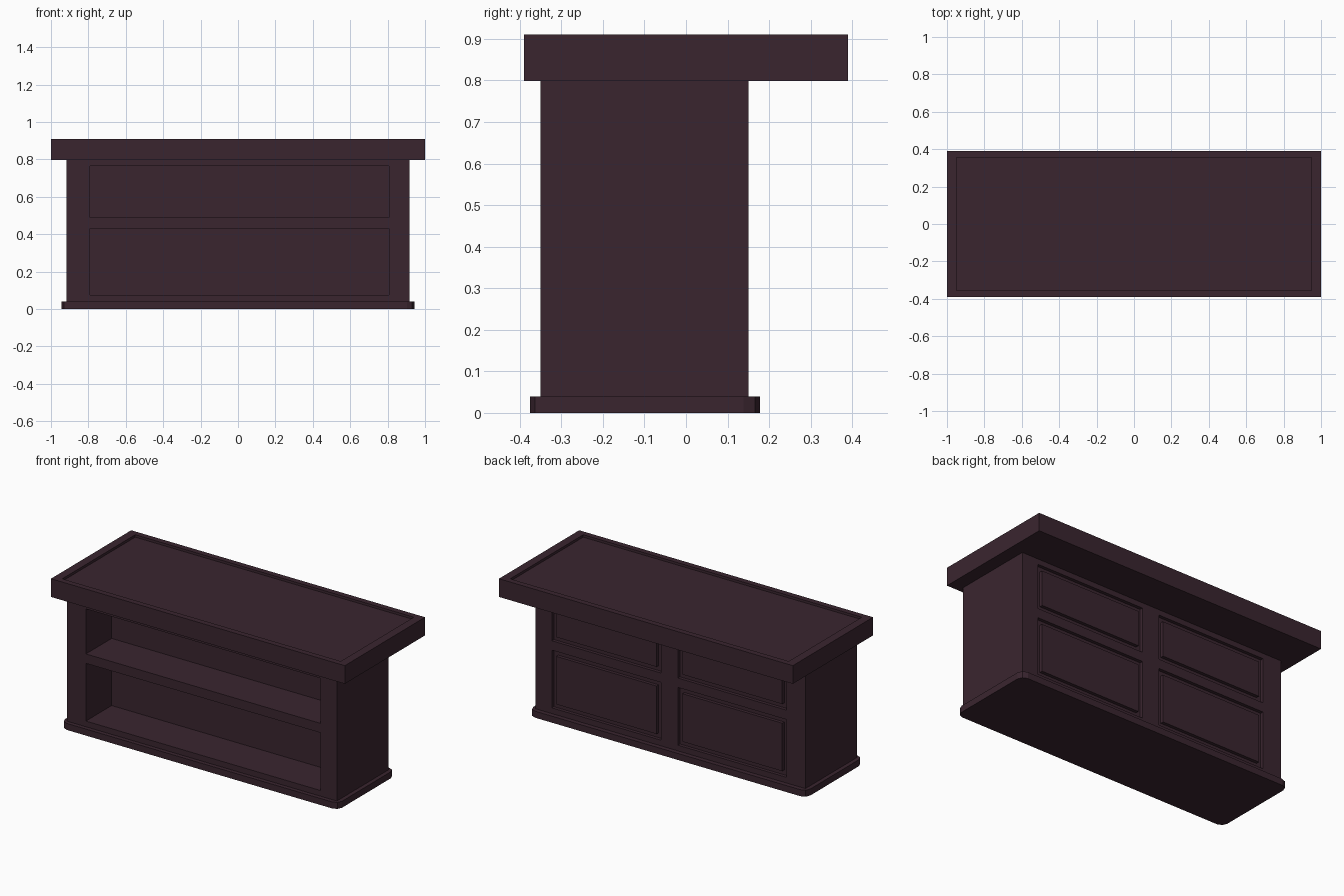
import bpy, bmesh

if "Cube" in bpy.data.objects:
    bpy.data.objects.remove(bpy.data.objects["Cube"])

# One dark stained wood colour
wood = bpy.data.materials.new("dark_plum_wood")
wood.diffuse_color = (0.042, 0.0185, 0.0285, 1.0)
wood.use_nodes = True
wood.node_tree.nodes["Principled BSDF"].inputs["Base Color"].default_value = wood.diffuse_color


def box(name, x, y, z):
    """Axis-aligned box from (min, max) ranges."""
    bm = bmesh.new()
    bmesh.ops.create_cube(bm, size=1.0)
    for v in bm.verts:
        v.co = [r[0] if c < 0 else r[1] for c, r in zip(v.co, (x, y, z))]
    me = bpy.data.meshes.new(name)
    bm.to_mesh(me)
    bm.free()
    me.materials.append(wood)
    ob = bpy.data.objects.new(name, me)
    bpy.context.collection.objects.link(ob)
    return ob


def cut(target, x, y, z):
    """Subtract a box from the target and discard the cutter."""
    cutter = box("cutter", x, y, z)
    cutter.hide_render = True
    mod = target.modifiers.new("cut", 'BOOLEAN')
    mod.operation = 'DIFFERENCE'
    mod.solver = 'EXACT'
    mod.object = cutter
    bpy.context.view_layer.objects.active = target
    bpy.ops.object.modifier_apply(modifier=mod.name)
    bpy.data.objects.remove(cutter, do_unlink=True)


rows = [(0.075, 0.43), (0.488, 0.765)]
columns = [(-0.79, -0.05), (0.065, 0.808)]
FRONT, BACK = -0.35, 0.15

# Plinth with rounded vertical corners
plinth = box("plinth", (-0.943, 0.943), (-0.375, 0.178), (0.0, 0.04))
bm = bmesh.new()
bm.from_mesh(plinth.data)
upright = [e for e in bm.edges if abs(e.verts[0].co.z - e.verts[1].co.z) > 0.01]
bmesh.ops.bevel(bm, geom=upright, offset=0.04, segments=2, profile=0.5, affect='EDGES')
bm.to_mesh(plinth.data)
bm.free()

# Cabinet body with two open shelves in front and panel recesses behind
body = box("cabinet_body", (-0.918, 0.918), (FRONT, BACK), (0.04, 0.80))
for z in rows:
    cut(body, (-0.79, 0.808), (FRONT - 0.1, -0.10), z)
    for x in columns:
        cut(body, x, (BACK - 0.02, BACK + 0.1), z)

# Raised back panels, leaving a groove around each
g = 0.03
for i, z in enumerate(rows):
    for j, x in enumerate(columns):
        box(f"back_panel_{i}_{j}", (x[0] + g, x[1] - g),
            (BACK - 0.02, BACK), (z[0] + g, z[1] - g))

# Counter top with a shallow sunken surface inside a rim
top = box("counter_top", (-1.0, 1.0), (-0.39, 0.39), (0.798, 0.91))
cut(top, (-0.948, 0.948), (-0.355, 0.355), (0.895, 1.0))
